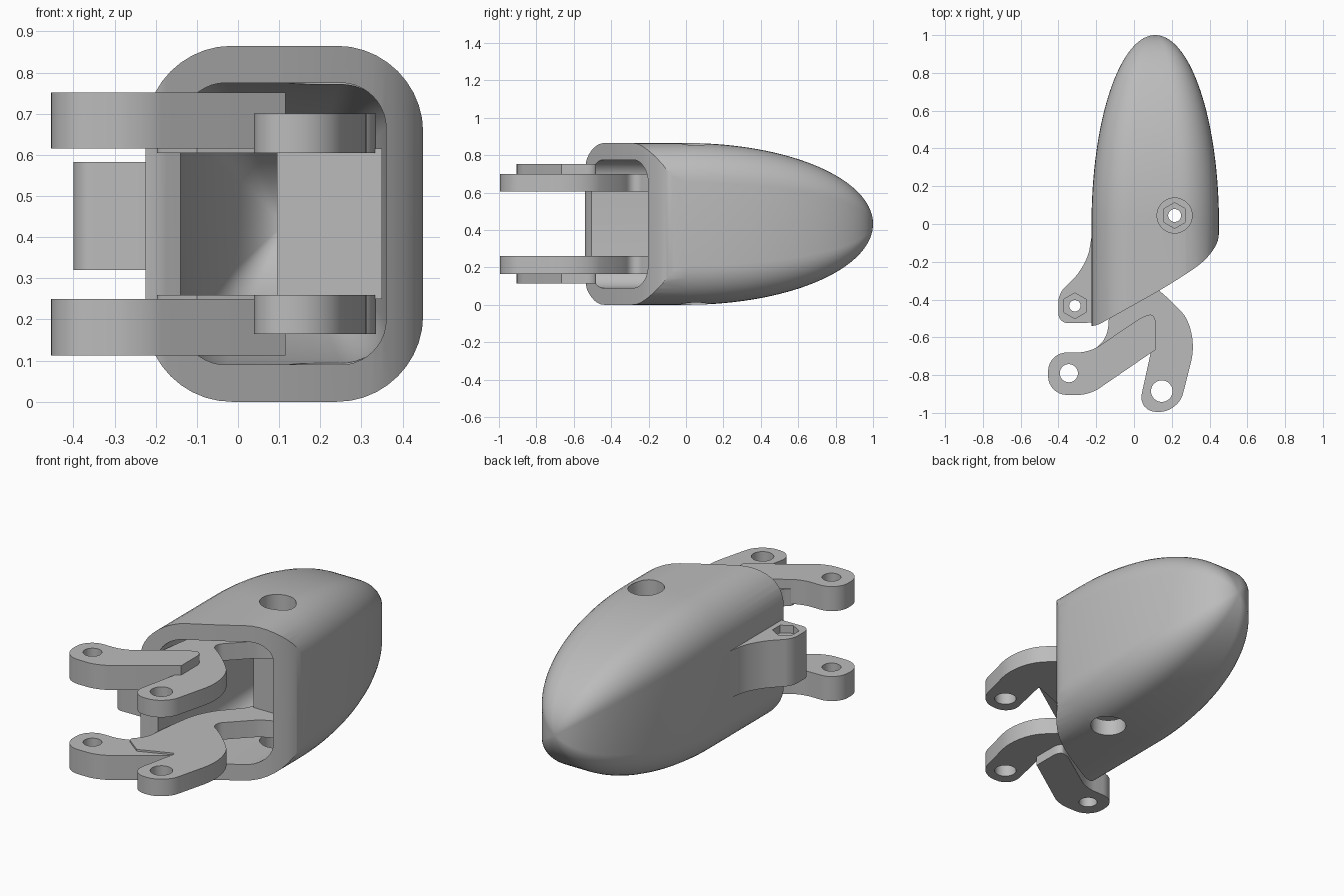
import bpy, bmesh, math
from mathutils import Vector

if "Cube" in bpy.data.objects:
    bpy.data.objects.remove(bpy.data.objects["Cube"])

MID = 0.4325          # mirror height
AX = 0.1125           # shell centre line in x
grey = bpy.data.materials.new("plain_grey")
grey.diffuse_color = (0.5, 0.5, 0.5, 1)
grey.use_nodes = True
grey.node_tree.nodes["Principled BSDF"].inputs["Base Color"].default_value = grey.diffuse_color


def make(name, verts, faces):
    me = bpy.data.meshes.new(name)
    me.from_pydata(verts, [], faces)
    bm = bmesh.new()
    bm.from_mesh(me)
    bmesh.ops.recalc_face_normals(bm, faces=bm.faces)
    bm.to_mesh(me)
    bm.free()
    me.materials.append(grey)
    ob = bpy.data.objects.new(name, me)
    bpy.context.collection.objects.link(ob)
    return ob


def rounded(pts, n=8):
    """Polygon of (x, y, corner size) with rounded corners."""
    out = []
    for i, (x, y, d) in enumerate(pts):
        c = Vector((x, y))
        if d == 0:
            out.append(c)
            continue
        a = Vector(pts[i - 1][:2]) - c
        b = Vector(pts[(i + 1) % len(pts)][:2]) - c
        p = c + a.normalized() * min(d, a.length * 0.49)
        q = c + b.normalized() * min(d, b.length * 0.49)
        p1, q1 = p.lerp(c, 0.55), q.lerp(c, 0.55)
        for k in range(n + 1):
            t = k / n
            u = 1 - t
            out.append(u**3 * p + 3 * u * u * t * p1 + 3 * u * t * t * q1 + t**3 * q)
    return out


def prism(name, outline, z0, z1):
    n = len(outline)
    v = [(p[0], p[1], z) for z in (z0, z1) for p in outline]
    f = [list(range(n)), list(range(n, 2 * n))]
    f += [(i, (i + 1) % n, n + (i + 1) % n, n + i) for i in range(n)]
    return make(name, v, f)


def ngon(x, y, r, n=40, turn=0.0):
    return [(x + r * math.cos(turn + 2 * math.pi * i / n),
             y + r * math.sin(turn + 2 * math.pi * i / n)) for i in range(n)]


def cut(ob, *cutters):
    for c in cutters:
        m = ob.modifiers.new("cut", 'BOOLEAN')
        m.operation, m.solver, m.object = 'DIFFERENCE', 'EXACT', c
        bpy.context.view_layer.objects.active = ob
        bpy.ops.object.modifier_apply(modifier=m.name)
        bpy.data.objects.remove(c)


def smooth(ob, angle=30):
    bpy.ops.object.select_all(action='DESELECT')
    ob.select_set(True)
    bpy.context.view_layer.objects.active = ob
    bpy.ops.object.shade_smooth_by_angle(angle=math.radians(angle))


def bullet(name, cx, w, h, corner, y0, length):
    """Rounded box section running along y and closing to a nose."""
    sec = rounded([(-w, -h, corner), (w, -h, corner), (w, h, corner), (-w, h, corner)], 10)
    n, steps = len(sec), 36
    rings = [(y0, 1.0, cx)]
    for k in range(steps):
        t = math.pi / 2 * k / steps
        s = math.cos(t)
        rings.append((length * math.sin(t), s, AX + (cx - AX) * s))
    v = [(c + p.x * s, y, MID + p.y * s) for y, s, c in rings for p in sec]
    v.append((AX, length, MID))
    f = [list(range(n))]
    for r in range(len(rings) - 1):
        for i in range(n):
            j = (i + 1) % n
            f.append((r * n + i, r * n + j, (r + 1) * n + j, (r + 1) * n + i))
    b = (len(rings) - 1) * n
    f += [(b + i, b + (i + 1) % n, len(v) - 1) for i in range(n)]
    return make(name, v, f)


# Hollow nose shell with a slanted mouth and pivot access holes
shell = bullet("nose_shell", AX, 0.3375, MID, 0.21, -0.6, 1.0)
cavity = bullet("cavity_cutter", 0.11, 0.25, 0.3425, 0.11, -0.8, 0.88)
mouth = prism("mouth_cutter", rounded([
    (-0.7, -1.5, 0), (-0.7, -0.548, 0), (-0.2, -0.54, 0.03), (0.22, -0.305, 0.15),
    (0.44, -0.15, 0.14), (0.455, 0.01, 0), (0.8, 0.01, 0), (0.8, -1.5, 0)]), -0.3, 1.3)
access = prism("access_cutter", ngon(0.215, 0.045, 0.093), -0.3, 1.3)
cut(shell, cavity, mouth, access)
smooth(shell)

# Side lug with nut pocket
lug = prism("side_lug", rounded([
    (-0.19, -0.02, 0), (-0.222, -0.05, 0), (-0.25, -0.22, 0.12), (-0.40, -0.37, 0.04),
    (-0.40, -0.525, 0.05), (-0.19, -0.522, 0)]), 0.32, 0.583)
cut(lug, prism("c", ngon(-0.313, -0.433, 0.03), 0, 1),
    prism("c", ngon(-0.313, -0.433, 0.068, 6, math.pi / 6), 0.54, 1))
smooth(lug)

# Fork link: a plate and a thicker bar on each side
plate_line = rounded([
    (0.02, -0.995, 0.1), (0.235, -0.995, 0.1), (0.345, -0.56, 0.17), (0.15, -0.36, 0.1),
    (0.03, -0.28, 0.06), (0.22, -0.09, 0.05), (0.33, -0.06, 0.05), (0.34, 0.165, 0.12),
    (0.09, 0.165, 0.12), (0.09, 0.0, 0.05), (-0.09, -0.2, 0.1), (-0.13, -0.45, 0.1),
    (-0.14, -0.6, 0.06), (-0.21, -0.665, 0.03), (-0.1, -0.75, 0), (0.09, -0.675, 0.02)])
bar_line = rounded([
    (-0.455, -0.68, 0.1), (-0.235, -0.68, 0.06), (0.06, -0.48, 0.05), (0.115, -0.48, 0.05),
    (0.115, -0.665, 0), (-0.235, -0.905, 0.06), (-0.455, -0.905, 0.1)])


def span(z0, z1, upper):
    return (z0, z1) if upper else (2 * MID - z1, 2 * MID - z0)


for upper in (True, False):
    side = "upper" if upper else "lower"
    plate = prism(side + "_fork_plate", plate_line, *span(0.605, 0.70, upper))
    holes = [prism("c", ngon(0.147, -0.885, 0.057), -0.2, 1.2),
             prism("c", ngon(0.215, 0.045, 0.034), -0.2, 1.2)]
    if upper:
        holes.append(prism("c", ngon(0.215, 0.045, 0.068, 6, math.pi / 6), 0.65, 1.2))
    cut(plate, *holes)
    smooth(plate)
    bar = prism(side + "_fork_bar", bar_line, *span(0.615, 0.752, upper))
    cut(bar, prism("c", ngon(-0.345, -0.79, 0.048), -0.2, 1.2))
    smooth(bar)

# Pivot block joining the two plates inside the shell
block = prism("pivot_block", rounded([
    (0.095, 0.0, 0), (0.35, 0.0, 0), (0.35, 0.16, 0.1), (0.095, 0.16, 0.1)]), 0.25, 0.615)
cut(block, prism("c", ngon(0.215, 0.045, 0.034), -0.2, 1.2))
smooth(block)
